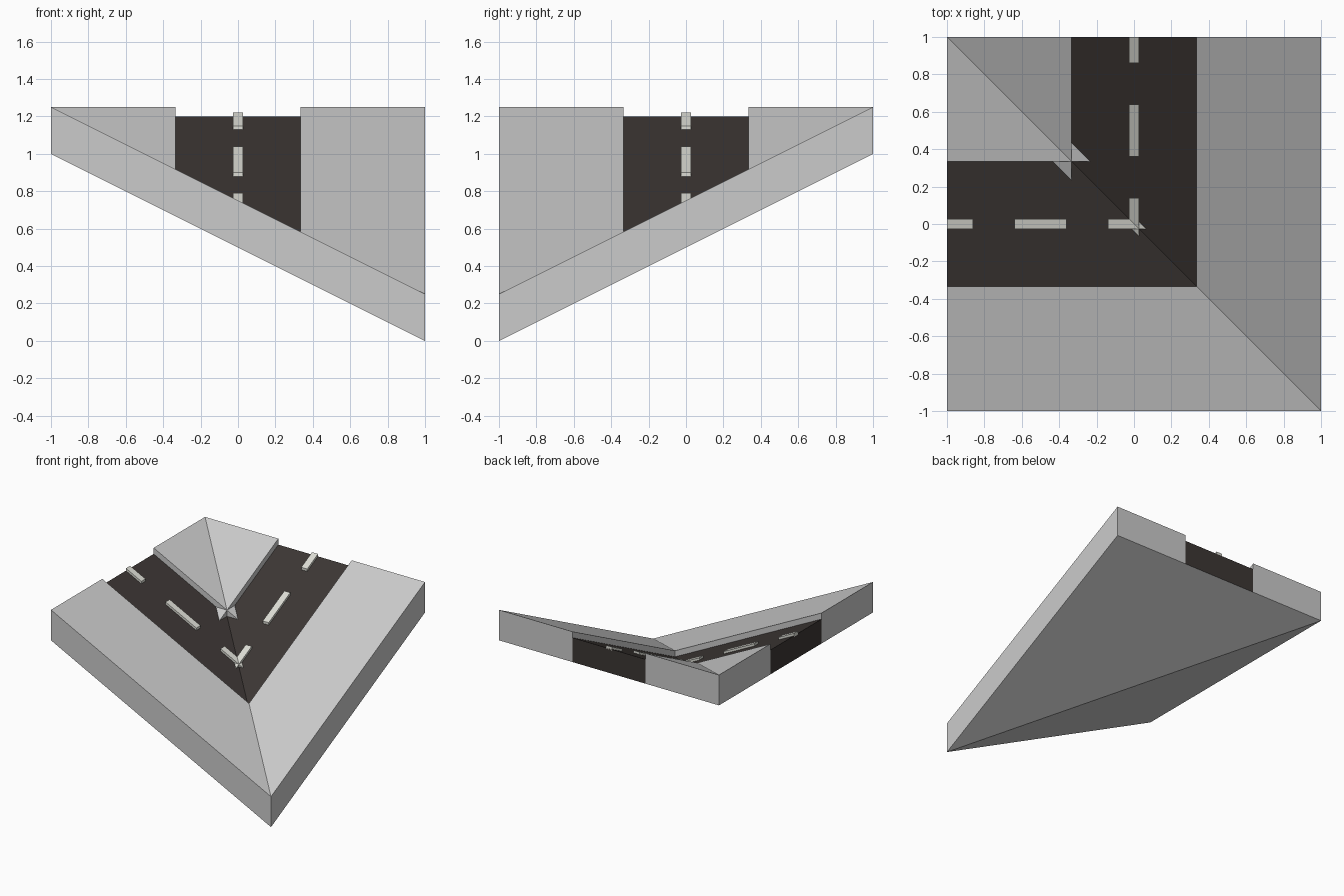
import bpy, bmesh

if "Cube" in bpy.data.objects:
    bpy.data.objects.remove(bpy.data.objects["Cube"])

T = 1 / 3        # half road width
ROAD, KERB, MARK = 0.20, 0.25, 0.22   # heights above the sloping underside
W = 0.027        # half width of a painted dash


def material(name, rgb):
    m = bpy.data.materials.new(name)
    m.diffuse_color = (*rgb, 1)
    m.use_nodes = True
    m.node_tree.nodes["Principled BSDF"].inputs["Base Color"].default_value = m.diffuse_color
    return m


asphalt = material("asphalt", (0.045, 0.037, 0.034))
paint = material("paint", (0.72, 0.72, 0.66))


def slab(name, outlines, lo, hi, mat=None, open_bottom=False):
    """Sloped slabs on the left ramp, mirrored across the valley diagonal."""
    bm = bmesh.new()
    for mirrored in (False, True):
        for outline in outlines:
            rings = []
            for h in (lo, hi):
                ring = []
                for x, y in outline:
                    z = (1 - x) / 2 + h
                    ring.append(bm.verts.new((-y, -x, z) if mirrored else (x, y, z)))
                rings.append(ring)
            low, top = rings
            n = len(outline)
            faces = [bm.faces.new(top), bm.faces.new(low[::-1])]
            for i in range(n):
                j = (i + 1) % n
                faces.append(bm.faces.new((low[i], low[j], top[j], top[i])))
            if mirrored:
                bmesh.ops.reverse_faces(bm, faces=faces)
            if open_bottom:
                bmesh.ops.delete(bm, geom=[faces[1]], context='FACES_ONLY')
    me = bpy.data.meshes.new(name)
    bm.to_mesh(me)
    bm.free()
    if mat:
        me.materials.append(mat)
    ob = bpy.data.objects.new(name, me)
    bpy.context.collection.objects.link(ob)
    return ob


# road surface with visible end faces
slab("road", [[(-1, -T), (T, -T), (-T, T), (-1, T)]], 0, ROAD, asphalt, True)

# raised pavements outside and inside the bend
slab("outer_pavement", [[(-1, -1), (1, -1), (T, -T), (-1, -T)]], 0, KERB, None, True)
slab("inner_pavement", [[(-1, T), (-T, T), (-1, 1)]], 0, KERB, None, True)

# pavement tips that run past the fold at the inner corner
tip = (KERB - ROAD) * 2
slab("pavement_tip", [[(-T, T), (-T + tip, T), (-T, T + tip)]], ROAD, KERB)

# dashed centre line, the last dash running past the fold
past = (MARK - ROAD) * 2
dashes = [[(a, -W), (b, -W), (b, W), (a, W)] for a, b in ((-1, -0.86), (-0.64, -0.36))]
dashes.append([(-0.14, -W), (past + W, -W), (past - W, W), (-0.14, W)])
slab("centre_dashes", dashes, ROAD - 0.01, MARK, paint)

# folded underside
me = bpy.data.meshes.new("underside")
me.from_pydata([(-1, -1, 1), (1, -1, 0), (1, 1, 1), (-1, 1, 1)], [], [(0, 3, 1), (1, 3, 2)])
bpy.context.collection.objects.link(bpy.data.objects.new("underside", me))
